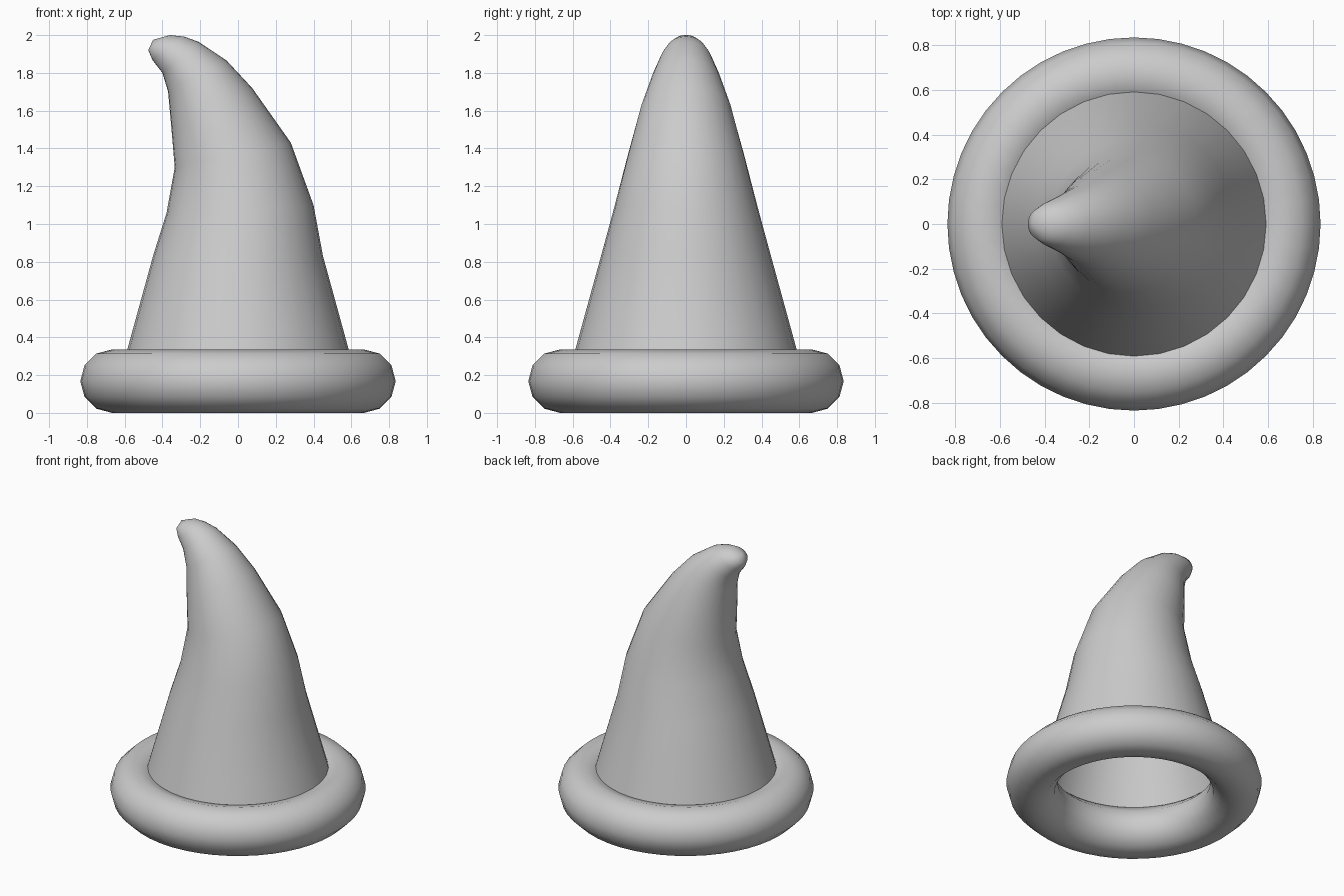
import bpy, bmesh
from math import cos, sin, pi

if "Cube" in bpy.data.objects:
    bpy.data.objects.remove(bpy.data.objects["Cube"])

# Brim: a fat ring resting on the ground
bpy.ops.mesh.primitive_torus_add(major_radius=0.667, minor_radius=0.168,
                                 major_segments=48, minor_segments=12,
                                 location=(0, 0, 0.168))
brim = bpy.context.object
brim.name = "brim"
bpy.ops.object.shade_smooth()

# Crown rings: left x, left z, right x, right z, half depth in y
RINGS = [
    (-0.632, 0.168, 0.632, 0.168, 0.632),
    (-0.56, 0.43, 0.56, 0.43, 0.56),
    (-0.45, 0.83, 0.45, 0.83, 0.45),
    (-0.378, 1.06, 0.40, 1.10, 0.382),
    (-0.335, 1.30, 0.28, 1.43, 0.308),
    (-0.352, 1.50, 0.075, 1.72, 0.24),
    (-0.37, 1.70, -0.06, 1.865, 0.178),
    (-0.40, 1.80, -0.21, 1.965, 0.132),
    (-0.453, 1.868, -0.285, 1.992, 0.10),
    (-0.475, 1.92, -0.36, 2.00, 0.07),
]
TIP = (-0.45, 0, 1.975)
SIDES = 32

# Crown: open cone lofted through the tilting rings, closed at the bent tip
bm = bmesh.new()
loops = []
for lx, lz, rx, rz, d in RINGS:
    loop = []
    for i in range(SIDES):
        a = 2 * pi * i / SIDES
        t = cos(a)
        loop.append(bm.verts.new(((lx + rx) / 2 + (rx - lx) / 2 * t, d * sin(a),
                                  (lz + rz) / 2 + (rz - lz) / 2 * t)))
    loops.append(loop)
for low, high in zip(loops, loops[1:]):
    for i in range(SIDES):
        j = (i + 1) % SIDES
        bm.faces.new((low[i], low[j], high[j], high[i]))
tip = bm.verts.new(TIP)
for i in range(SIDES):
    bm.faces.new((loops[-1][i], loops[-1][(i + 1) % SIDES], tip))
for f in bm.faces:
    f.smooth = True
mesh = bpy.data.meshes.new("crown")
bm.to_mesh(mesh)
bm.free()
crown = bpy.data.objects.new("crown", mesh)
bpy.context.collection.objects.link(crown)
